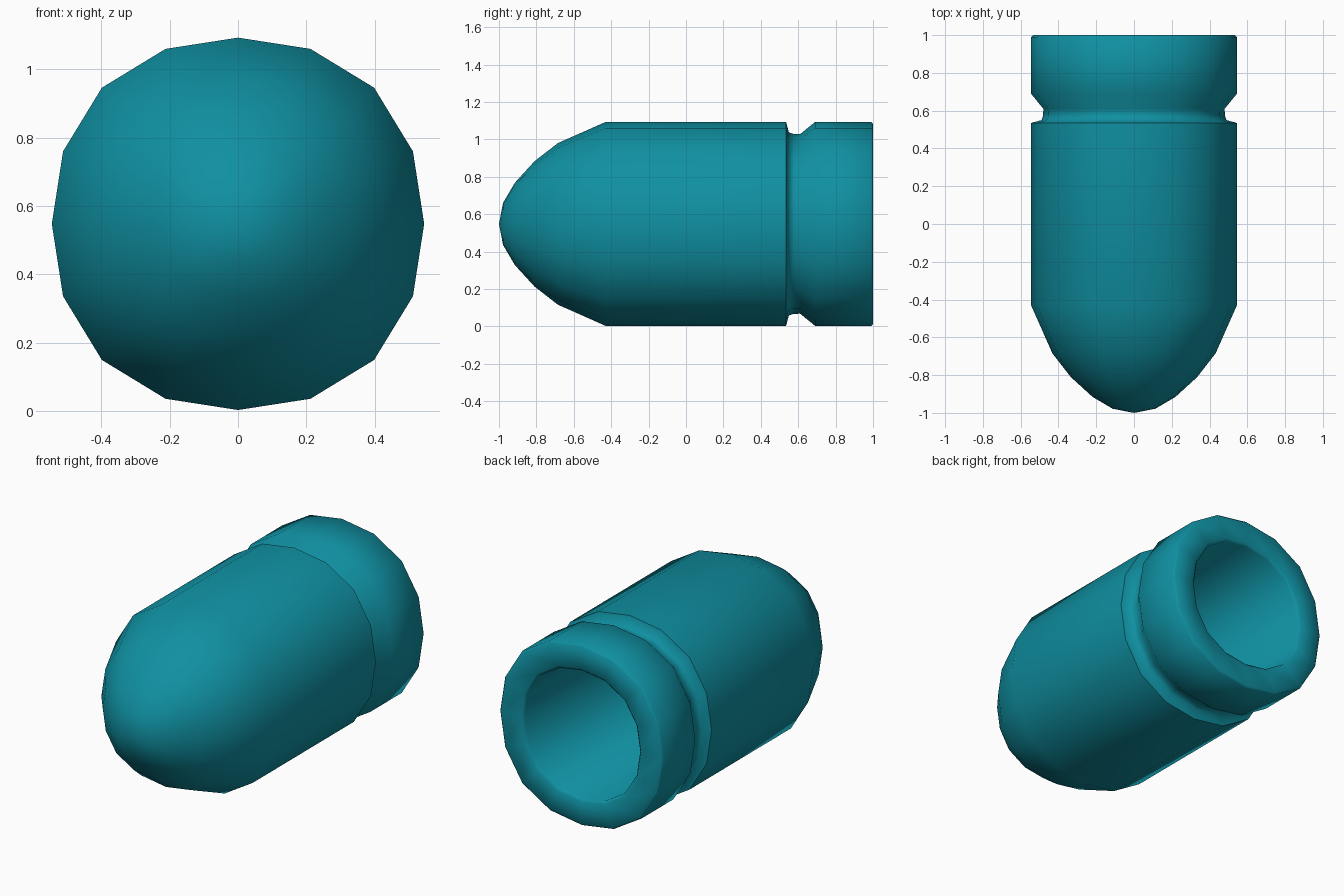
import bpy, bmesh, math

if "Cube" in bpy.data.objects:
    bpy.data.objects.remove(bpy.data.objects["Cube"])

SIDES = 16
CENTRE_Z = 0.548

# Profile (y, radius): nose, body, groove, collar, rim, then hollow interior
PROFILE = [
    (-1.0, 0), (-0.978, 0.113), (-0.915, 0.22), (-0.81, 0.335), (-0.685, 0.432),
    (-0.43, 0.545), (0.535, 0.545), (0.55, 0.49), (0.575, 0.481), (0.61, 0.48),
    (0.69, 0.545), (0.99, 0.545), (1.0, 0.535),
    (1.0, 0.40), (0.985, 0.385), (-0.40, 0.385), (-0.60, 0.29), (-0.75, 0.16), (-0.82, 0),
]


def ring(bm, y, r):
    """Slightly squared 16-sided ring, or a single point at the axis."""
    if r == 0:
        return [bm.verts.new((0, y, CENTRE_Z))]
    verts = []
    for i in range(SIDES):
        a = 2 * math.pi * i / SIDES
        rr = r * (1 + 0.034 * math.sin(2 * a) ** 2)
        verts.append(bm.verts.new((rr * math.cos(a), y, CENTRE_Z + rr * math.sin(a))))
    return verts


def bridge(bm, a, b):
    for i in range(SIDES):
        j = (i + 1) % SIDES
        if len(a) == 1:
            bm.faces.new((a[0], b[j], b[i]))
        elif len(b) == 1:
            bm.faces.new((a[i], a[j], b[0]))
        else:
            bm.faces.new((a[i], a[j], b[j], b[i]))


# Hollow round-nosed shell
bm = bmesh.new()
rings = [ring(bm, y, r) for y, r in PROFILE]
for a, b in zip(rings, rings[1:]):
    bridge(bm, a, b)
bmesh.ops.recalc_face_normals(bm, faces=bm.faces)
mesh = bpy.data.meshes.new("round_nosed_shell")
bm.to_mesh(mesh)
bm.free()
shell = bpy.data.objects.new("round_nosed_shell", mesh)
bpy.context.collection.objects.link(shell)

# Teal finish
teal = bpy.data.materials.new("teal")
teal.diffuse_color = (0.005, 0.28, 0.36, 1)
teal.use_nodes = True
teal.node_tree.nodes["Principled BSDF"].inputs["Base Color"].default_value = teal.diffuse_color
mesh.materials.append(teal)

# Smooth shading with a crisp groove step
bpy.context.view_layer.objects.active = shell
shell.select_set(True)
bpy.ops.object.shade_smooth_by_angle(angle=math.radians(55))
